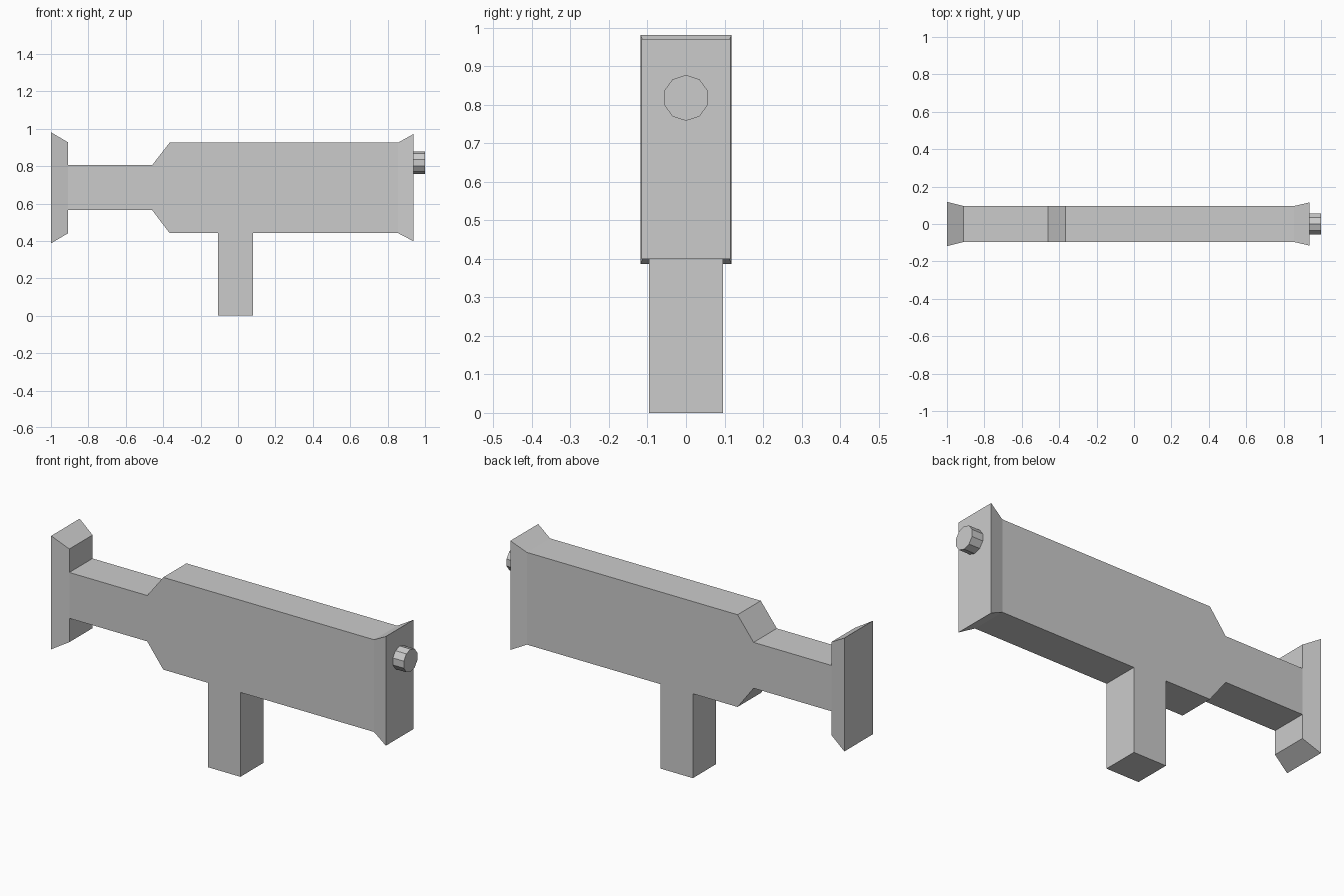
import bpy, bmesh, math
from mathutils import Matrix

if "Cube" in bpy.data.objects:
    bpy.data.objects.remove(bpy.data.objects["Cube"])


def finish(bm, name):
    bmesh.ops.recalc_face_normals(bm, faces=bm.faces)
    mesh = bpy.data.meshes.new(name)
    bm.to_mesh(mesh)
    bm.free()
    obj = bpy.data.objects.new(name, mesh)
    bpy.context.collection.objects.link(obj)
    return obj


# Body: rectangular sections along x (x, bottom z, top z, half width)
W = 0.096
SECTIONS = [
    (-1.0, 0.387, 0.981, 0.118), (-0.91, 0.44, 0.928, W),        # rear flare
    (-0.91, 0.565, 0.805, W), (-0.459, 0.565, 0.805, W),         # narrow neck
    (-0.366, 0.442, 0.925, W), (-0.107, 0.442, 0.925, W),        # main housing
    (0.081, 0.442, 0.925, W), (0.855, 0.442, 0.925, W),
    (0.937, 0.399, 0.971, 0.115),                                # front flare
]
HANDLE_SECTION = 5

bm = bmesh.new()
rings = [[bm.verts.new(p) for p in ((x, -w, lo), (x, w, lo), (x, w, hi), (x, -w, hi))]
         for x, lo, hi, w in SECTIONS]
handle_face = None
for i, (a, b) in enumerate(zip(rings, rings[1:])):
    # The step between flare and neck is vertical, so its side strips are skipped
    step = SECTIONS[i][0] == SECTIONS[i + 1][0]
    for k in range(4):
        j = (k + 1) % 4
        if step and k in (1, 3):
            continue
        face = bm.faces.new((a[k], a[j], b[j], b[k]))
        if i == HANDLE_SECTION and k == 0:
            handle_face = face
    if step:
        # Close the flare side down to the neck corners
        for k, j in ((1, 2), (3, 0)):
            for f in list(a[k].link_faces):
                if a[j] in f.verts and rings[i - 1][k] in f.verts:
                    bm.faces.remove(f)
            p = rings[i - 1]
            bm.faces.new((p[k], p[j], a[j], b[j], b[k], a[k]))
bm.faces.new(rings[0])
bm.faces.new(rings[-1])

# Handle pulled down from the underside
grip = bmesh.ops.extrude_discrete_faces(bm, faces=[handle_face])["faces"][0]
for v in grip.verts:
    v.co.z = 0.0
finish(bm, "body_with_handle")

# Ten-sided knob on the front plate
bm = bmesh.new()
bmesh.ops.create_cone(bm, cap_ends=True, segments=10, radius1=0.0595, radius2=0.0595, depth=0.073)
# Local x becomes y so a corner points sideways
turn = Matrix.Rotation(math.radians(90), 4, 'Y') @ Matrix.Rotation(math.radians(90), 4, 'Z')
bmesh.ops.transform(bm, matrix=Matrix.Translation((0.9635, 0, 0.818)) @ turn, verts=bm.verts)
finish(bm, "front_knob")
